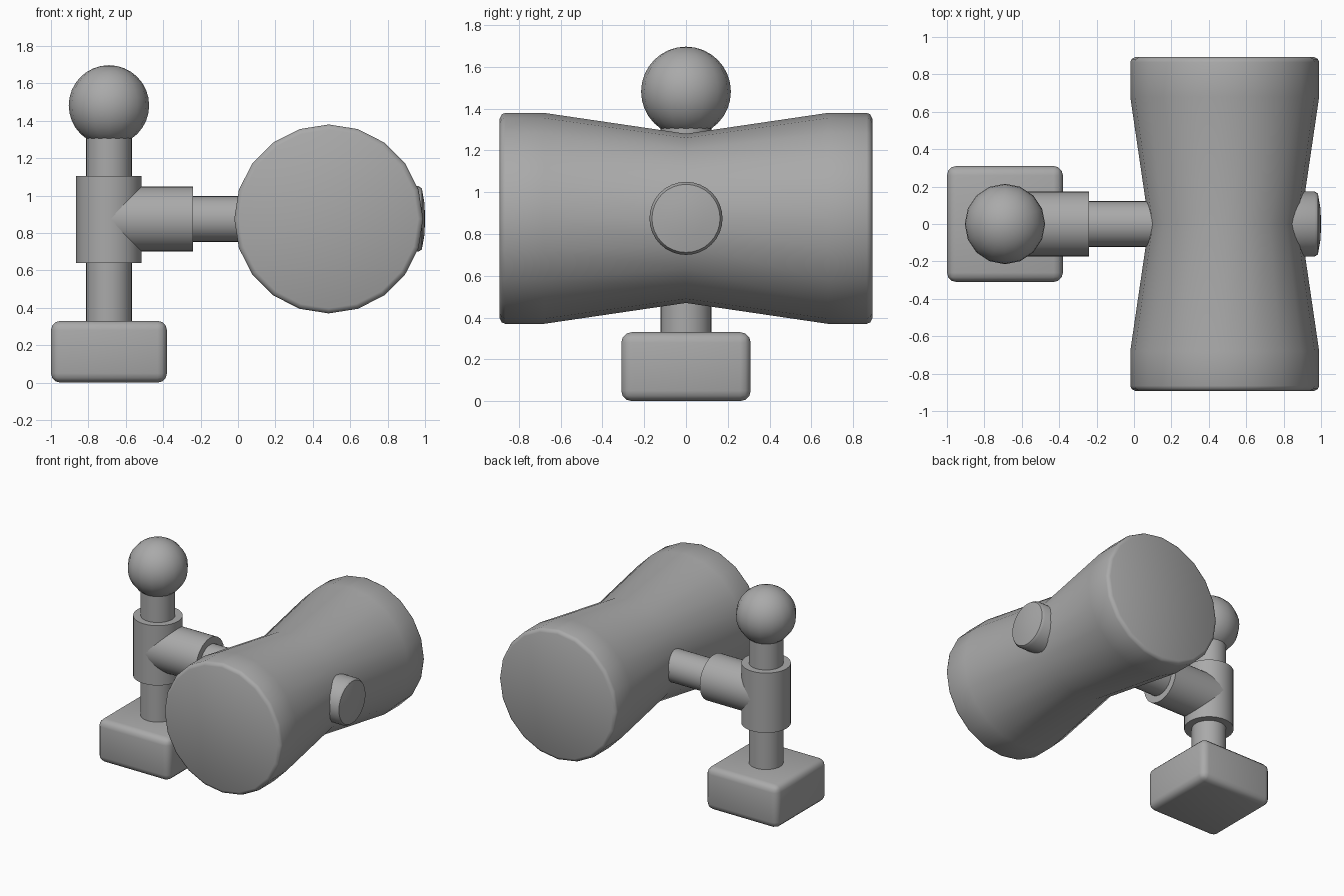
import bpy, bmesh, math
from mathutils import Matrix

cube = bpy.data.objects.get("Cube")
if cube:
    bpy.data.objects.remove(cube, do_unlink=True)

grey = bpy.data.materials.new("plain_grey")
grey.use_nodes = True
colour = (0.4, 0.4, 0.4, 1)
grey.diffuse_color = colour
grey.node_tree.nodes["Principled BSDF"].inputs["Base Color"].default_value = colour

POST_X, AXLE_Z, ROLLER_X = -0.69, 0.875, 0.485


def finish(name, bm, matrix, angle=40):
    """Turn a bmesh into a shaded object in its final place."""
    bmesh.ops.recalc_face_normals(bm, faces=bm.faces)
    bm.transform(matrix)
    mesh = bpy.data.meshes.new(name)
    bm.to_mesh(mesh)
    bm.free()
    mesh.materials.append(grey)
    obj = bpy.data.objects.new(name, mesh)
    bpy.context.collection.objects.link(obj)
    bpy.ops.object.select_all(action='DESELECT')
    obj.select_set(True)
    bpy.context.view_layer.objects.active = obj
    bpy.ops.object.shade_smooth_by_angle(angle=math.radians(angle))
    return obj


def lathe(name, profile, sides, matrix, angle=40):
    """Rings of (radius, height) about local z, capped at both ends."""
    bm = bmesh.new()
    rings = []
    for r, h in profile:
        rings.append([bm.verts.new((r * math.cos(i * math.tau / sides),
                                    r * math.sin(i * math.tau / sides), h))
                      for i in range(sides)])
    for a, b in zip(rings, rings[1:]):
        for i in range(sides):
            j = (i + 1) % sides
            bm.faces.new((a[i], a[j], b[j], b[i]))
    bm.faces.new(rings[0][::-1])
    bm.faces.new(rings[-1])
    return finish(name, bm, matrix, angle)


upright = Matrix.Translation((POST_X, 0, 0))
along_x = Matrix.Translation((0, 0, AXLE_Z)) @ Matrix.Rotation(math.pi / 2, 4, 'Y')
along_y = Matrix.Translation((ROLLER_X, 0, AXLE_Z)) @ Matrix.Rotation(math.pi / 2, 4, 'X')

# Rounded foot block
bm = bmesh.new()
bmesh.ops.create_cube(bm, size=1)
bm.transform(Matrix.Diagonal((0.62, 0.62, 0.33, 1)))
bmesh.ops.bevel(bm, geom=bm.edges[:], offset=0.05, segments=3, profile=0.5, affect='EDGES')
finish("foot_block", bm, Matrix.Translation((POST_X, 0, 0.165)))

# Upright post with its sleeve and ball
lathe("post", [(0.122, 0.25), (0.122, 1.4)], 32, upright)
lathe("post_sleeve", [(0.175, 0.64), (0.175, 1.105)], 32, upright)
bm = bmesh.new()
bmesh.ops.create_uvsphere(bm, u_segments=16, v_segments=16, radius=0.215)
finish("ball", bm, Matrix.Translation((POST_X, 0, 1.482)))

# Side arm: sleeve, axle and end cap
lathe("axle_sleeve", [(0.174, POST_X), (0.174, -0.24)], 32, along_x)
lathe("axle", [(0.122, POST_X), (0.122, 0.6)], 32, along_x)
lathe("axle_cap", [(0.175, 0.6), (0.175, 0.965), (0.163, 0.983), (0.09, 0.996), (0.02, 1.0)],
      32, along_x)

# Waisted roller, mirrored about its middle
half = [(0.405, 0), (0.505, 0.68), (0.505, 0.865), (0.498, 0.882), (0.478, 0.892)]
profile = [(r, -h) for r, h in reversed(half[1:])] + half
lathe("roller", profile, 20, along_y, 50)
